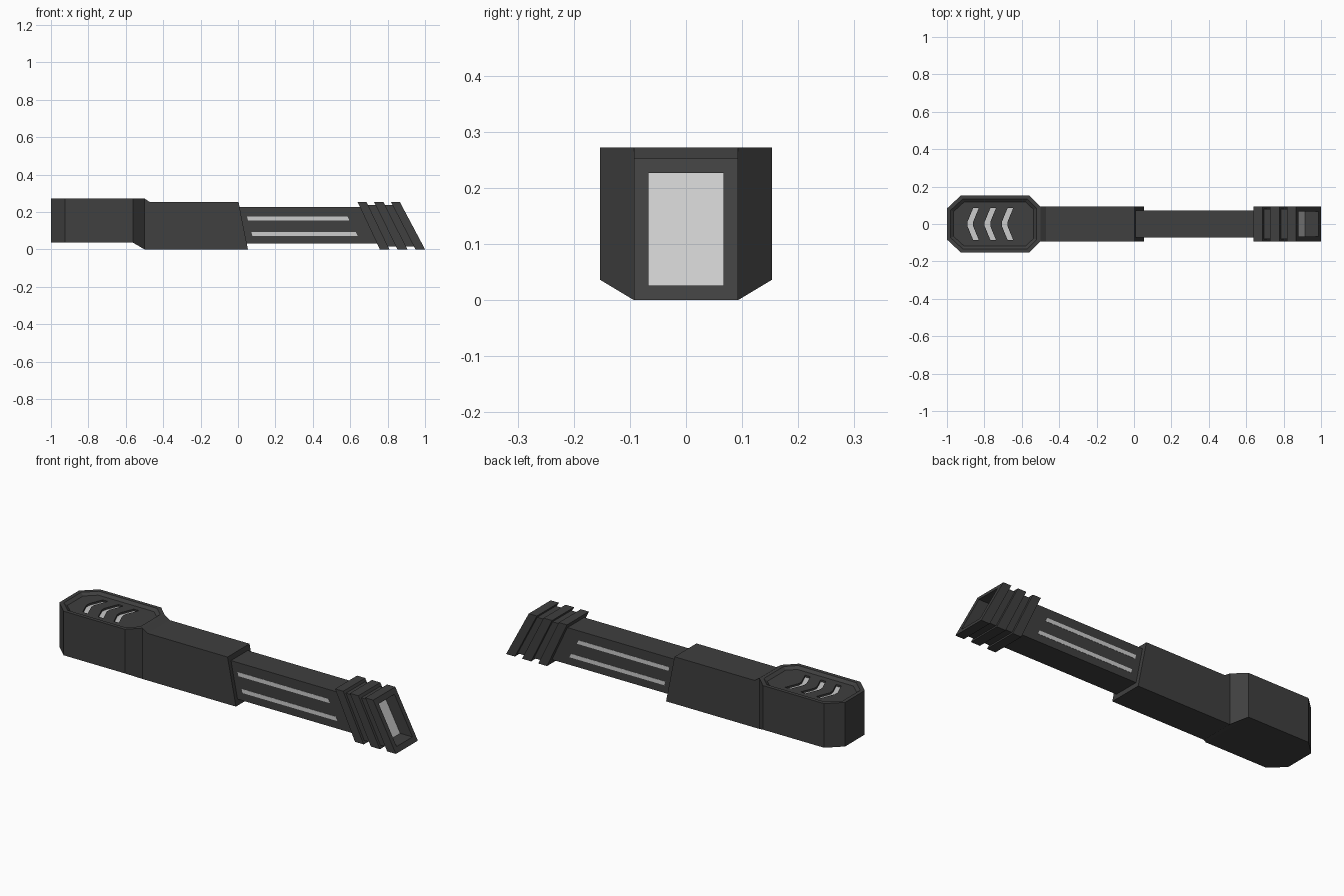
import bpy, bmesh

if "Cube" in bpy.data.objects:
    bpy.data.objects.remove(bpy.data.objects["Cube"])


def material(name, v):
    m = bpy.data.materials.new(name)
    m.diffuse_color = (v, v, v, 1)
    m.use_nodes = True
    m.node_tree.nodes["Principled BSDF"].inputs["Base Color"].default_value = m.diffuse_color
    return m


DARK = material("dark_metal", 0.05)
LIGHT = material("light_panel", 0.55)


def loft(name, rings, mat, start_faces=None):
    """Skin a list of equal-length rings and cap both ends."""
    bm = bmesh.new()
    vs = [[bm.verts.new(p) for p in r] for r in rings]
    n = len(rings[0])
    for a, b in zip(vs, vs[1:]):
        for i in range(n):
            j = (i + 1) % n
            bm.faces.new((a[i], a[j], b[j], b[i]))
    for idx in start_faces or [range(n)]:
        bm.faces.new([vs[0][i] for i in idx])
    bm.faces.new(vs[-1])
    bmesh.ops.recalc_face_normals(bm, faces=bm.faces)
    me = bpy.data.meshes.new(name)
    bm.to_mesh(me)
    bm.free()
    me.materials.append(mat)
    ob = bpy.data.objects.new(name, me)
    bpy.context.collection.objects.link(ob)
    return ob


def side_profile(name, xz, y0, y1, mat):
    return loft(name, [[(x, y, z) for x, z in xz] for y in (y0, y1)], mat)


def flat_shape(name, xy, z0, z1, mat):
    return loft(name, [[(x, y, z) for x, y in xy] for z in (z0, z1)], mat)


# Octagonal head with a recessed top
TOP = 0.272


def octagon(d, z, z_front=None):
    zf = z if z_front is None else z_front
    k = 0.55 * d
    x0, x1, y = -1 + d, -0.5 - d, 0.153 - d
    lx, ly, rx, ry = 0.075 - k, 0.07 - k, 0.062 - k, 0.06 - k
    return [(x1, -y + ry, zf), (x1, y - ry, zf), (x1 - rx, y, z), (x0 + lx, y, z),
            (x0, y - ly, z), (x0, -y + ly, z), (x0 + lx, -y, z), (x1 - rx, -y, z)]


FLOOR = TOP - 0.013
head = loft("head", [octagon(0, 0.036, 0), octagon(0, TOP), octagon(0.02, TOP),
                     octagon(0.036, FLOOR)], DARK,
            start_faces=[(0, 1, 2, 7), (2, 3, 4, 5, 6, 7)])

# Chevron slots with light inserts
half = [(-0.89, 0.012), (-0.86, 0.085), (-0.83, 0.085), (-0.86, 0.012)]
chevron = half + [(x, -y) for x, y in reversed(half)]
outline = half + [half[3]]
chevron = [half[0], half[1], half[2], half[3]] + [(x, -y) for x, y in (half[3], half[2], half[1], half[0])]
for i in range(3):
    pts = [(x + i * 0.092, y) for x, y in chevron]
    cutter = flat_shape("chevron_cutter", pts, FLOOR - 0.012, FLOOR + 0.02, DARK)
    cutter.hide_render = True
    mod = head.modifiers.new("slot", "BOOLEAN")
    mod.operation, mod.solver, mod.object = "DIFFERENCE", "EXACT", cutter
    bpy.context.view_layer.objects.active = head
    bpy.ops.object.modifier_apply(modifier=mod.name)
    bpy.data.objects.remove(cutter)
    flat_shape("chevron_light", pts, FLOOR - 0.02, FLOOR - 0.01, LIGHT)

# Grip body and narrower shaft
W, H = 0.093, 0.252
side_profile("grip_body", [(-0.5, 0), (0.053, 0), (0.003, H), (-0.47, H), (-0.5, TOP)], -W, W, DARK)
side_profile("shaft", [(0.0, 0.03), (0.765, 0.03), (0.67, 0.226), (0.0, 0.226)], -0.071, 0.071, DARK)

# Light strips on both sides of the shaft
for s in (-1, 1):
    for x0, x1, z in ((0.048, 0.585, 0.155), (0.072, 0.63, 0.071)):
        side_profile("light_strip", [(x0 + 0.005, z), (x1 + 0.01, z), (x1, z + 0.021), (x0, z + 0.021)],
                     s * 0.06, s * 0.0722, LIGHT)


# Slanted ribbed tip with an open end
def section(x, inset, shift=0.0):
    shear = 0.118 + 0.016 * (x - 0.64) / 0.226
    y, lo, hi = W - inset, inset, H - inset
    return [(x + shift + shear * (H - z) / H, yy, z)
            for yy, z in ((-y, lo), (y, lo), (y, hi), (-y, hi))]


G = 0.014
rings = []
for a, b in ((0.64, 0.688), (0.728, 0.778), (0.818, 0.866)):
    if rings:
        rings.append(section(a, G))
    rings += [section(a, 0), section(b, 0)]
    if b < 0.86:
        rings.append(section(b, G))
rings += [section(0.866, 0.026), section(0.866, 0.026, -0.075)]
loft("ribbed_tip", rings, DARK)
loft("tip_light", [section(0.866, 0.026, -0.08), section(0.866, 0.026, -0.073)], LIGHT)
